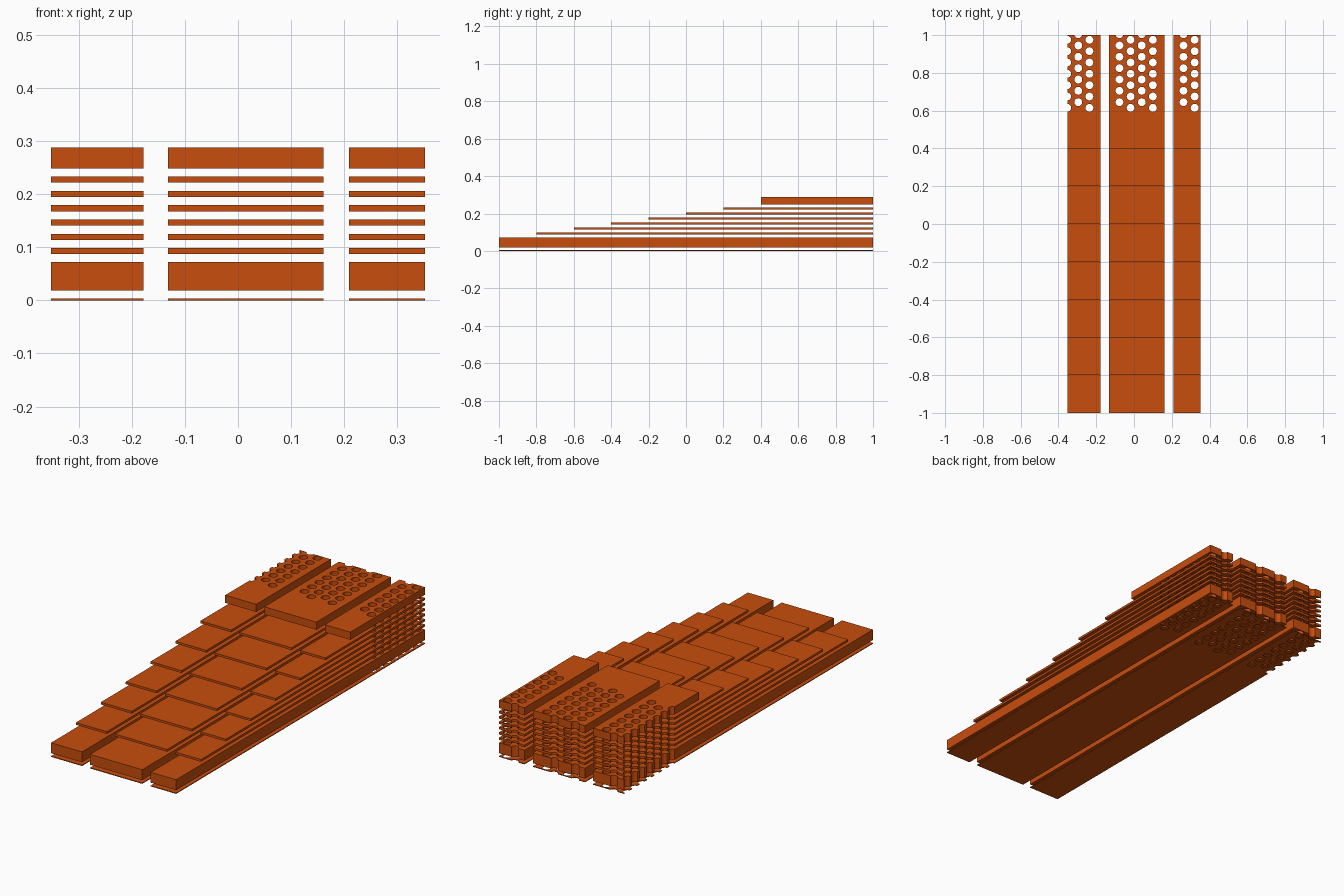
import bpy, bmesh, math
from mathutils import Matrix

if "Cube" in bpy.data.objects:
    bpy.data.objects.remove(bpy.data.objects["Cube"])

mat = bpy.data.materials.new("burnt_orange")
mat.diffuse_color = (0.58, 0.075, 0.004, 1)
mat.use_nodes = True
mat.node_tree.nodes["Principled BSDF"].inputs["Base Color"].default_value = mat.diffuse_color

# name, x min, x max, hole columns (x, first hole y)
STRIPS = [
    ("left", -0.352, -0.178, [(-0.354, 0.615), (-0.295, 0.645), (-0.236, 0.615)]),
    ("middle", -0.132, 0.161, [(-0.077, 0.645), (-0.018, 0.615), (0.041, 0.645), (0.100, 0.615)]),
    ("right", 0.209, 0.352, [(0.262, 0.645), (0.321, 0.615)]),
]
# name, front y, bottom z, top z
LAYERS = [("base_sheet", -1, 0, 0.004), ("thick_slab", -1, 0.019, 0.072)]
LAYERS += [(f"step_{i + 1}", -0.8 + 0.2 * i, 0.087 + 0.027 * i, 0.0985 + 0.027 * i) for i in range(6)]
LAYERS += [("top_slab", 0.4, 0.249, 0.288)]


def new_object(name, bm):
    mesh = bpy.data.meshes.new(name)
    bm.to_mesh(mesh)
    bm.free()
    ob = bpy.data.objects.new(name, mesh)
    bpy.context.collection.objects.link(ob)
    return ob


def plate(name, x0, x1, y0, y1, z0, z1):
    bm = bmesh.new()
    m = Matrix.Translation(((x0 + x1) / 2, (y0 + y1) / 2, (z0 + z1) / 2))
    bmesh.ops.create_cube(bm, size=1, matrix=m @ Matrix.Diagonal((x1 - x0, y1 - y0, z1 - z0, 1)))
    ob = new_object(name, bm)
    ob.data.materials.append(mat)
    return ob


def hole_cutter(name, columns):
    bm = bmesh.new()
    for x, y in columns:
        while y < 1.02:
            bmesh.ops.create_cone(bm, cap_ends=True, segments=16, radius1=0.021, radius2=0.021,
                                  depth=0.6, matrix=Matrix.Translation((x, y, 0.15)))
            y += 0.06
    ob = new_object(name, bm)
    ob.hide_render = True
    return ob


# Three strips of stacked, stepped plates, perforated at the back
for side, x0, x1, columns in STRIPS:
    cutter = hole_cutter(side + "_cutter", columns)
    for layer, y0, z0, z1 in LAYERS:
        ob = plate(f"{side}_{layer}", x0, x1, y0, 1, z0, z1)
        mod = ob.modifiers.new("holes", 'BOOLEAN')
        mod.object = cutter
        mod.operation = 'DIFFERENCE'
        mod.solver = 'EXACT'
        bpy.context.view_layer.objects.active = ob
        bpy.ops.object.modifier_apply(modifier=mod.name)
    bpy.data.objects.remove(cutter)
